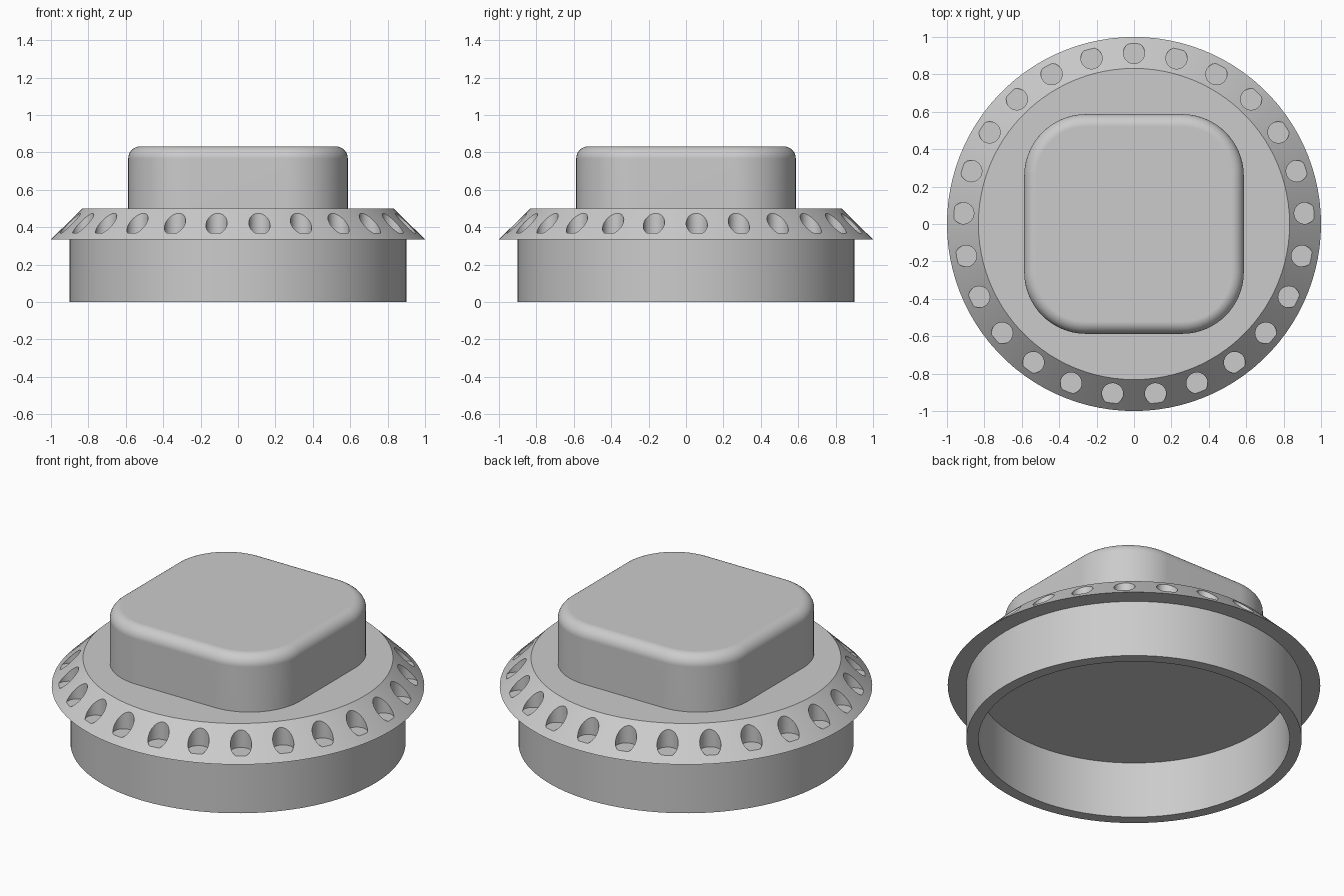
import bpy
import bmesh
from math import cos, sin, pi, radians

if "Cube" in bpy.data.objects:
    bpy.data.objects.remove(bpy.data.objects["Cube"], do_unlink=True)

GREY = (0.6, 0.6, 0.6, 1.0)
grey = bpy.data.materials.new("plain grey")
grey.use_nodes = True
grey.diffuse_color = GREY
grey.node_tree.nodes["Principled BSDF"].inputs["Base Color"].default_value = GREY


def circle(radius, z, cx=0, cy=0, count=100):
    return [(cx + radius * cos(2 * pi * i / count),
             cy + radius * sin(2 * pi * i / count), z) for i in range(count)]


def rounded_square(half, corner, z, steps=14):
    points = []
    for quarter in range(4):
        mid = pi / 4 + quarter * pi / 2
        cx = (half - corner) * (1 if cos(mid) > 0 else -1)
        cy = (half - corner) * (1 if sin(mid) > 0 else -1)
        for i in range(steps + 1):
            a = quarter * pi / 2 + i / steps * pi / 2
            points.append((cx + corner * cos(a), cy + corner * sin(a), z))
    return points


def loft(bm, outlines):
    """Skin a stack of matching outlines and cap both ends."""
    rings = [[bm.verts.new(p) for p in outline] for outline in outlines]
    for low, high in zip(rings, rings[1:]):
        for i in range(len(low)):
            j = (i + 1) % len(low)
            bm.faces.new((low[i], low[j], high[j], high[i]))
    bm.faces.new(rings[0][::-1])
    bm.faces.new(rings[-1])


def make_object(name, bm):
    bmesh.ops.recalc_face_normals(bm, faces=bm.faces[:])
    mesh = bpy.data.meshes.new(name)
    bm.to_mesh(mesh)
    bm.free()
    mesh.materials.append(grey)
    obj = bpy.data.objects.new(name, mesh)
    bpy.context.collection.objects.link(obj)
    return obj


def activate(obj):
    bpy.ops.object.select_all(action='DESELECT')
    obj.select_set(True)
    bpy.context.view_layer.objects.active = obj


def smooth(obj):
    activate(obj)
    bpy.ops.object.shade_smooth_by_angle(angle=radians(30))
    obj.modifiers.new("even shading", 'WEIGHTED_NORMAL').keep_sharp = True


# Hollow skirt and sloping collar, from the inner ceiling round to the top
profile = [(0.835, 0.335), (0.835, 0), (0.9, 0), (0.9, 0.335),
           (1, 0.335), (0.832, 0.5)]
bm = bmesh.new()
loft(bm, [circle(r, z) for r, z in profile])
base = make_object("skirt_and_collar", bm)

# Ring of flat-bottomed round pockets in the slope
POCKETS = 25
bm = bmesh.new()
for k in range(POCKETS):
    a = pi / 2 + 2 * pi * k / POCKETS
    x, y = 0.915 * cos(a), 0.915 * sin(a)
    loft(bm, [circle(0.057, z, x, y, 32) for z in (0.37, 0.6)])
cutter = make_object("pocket_cutter", bm)
cutter.hide_render = True

cut = base.modifiers.new("pockets", 'BOOLEAN')
cut.operation = 'DIFFERENCE'
cut.solver = 'EXACT'
cut.object = cutter
activate(base)
bpy.ops.object.modifier_apply(modifier=cut.name)
bpy.data.objects.remove(cutter, do_unlink=True)
smooth(base)

# Rounded square knob with a softened top edge
HALF, CORNER, TOP, BEVEL, STEPS = 0.587, 0.33, 0.832, 0.065, 8
outlines = [rounded_square(HALF, CORNER, 0.45)]
for i in range(STEPS + 1):
    a = i / STEPS * pi / 2
    inset = BEVEL * (1 - cos(a))
    outlines.append(rounded_square(HALF - inset, CORNER - inset,
                                   TOP - BEVEL + BEVEL * sin(a)))
bm = bmesh.new()
loft(bm, outlines)
smooth(make_object("knob", bm))
